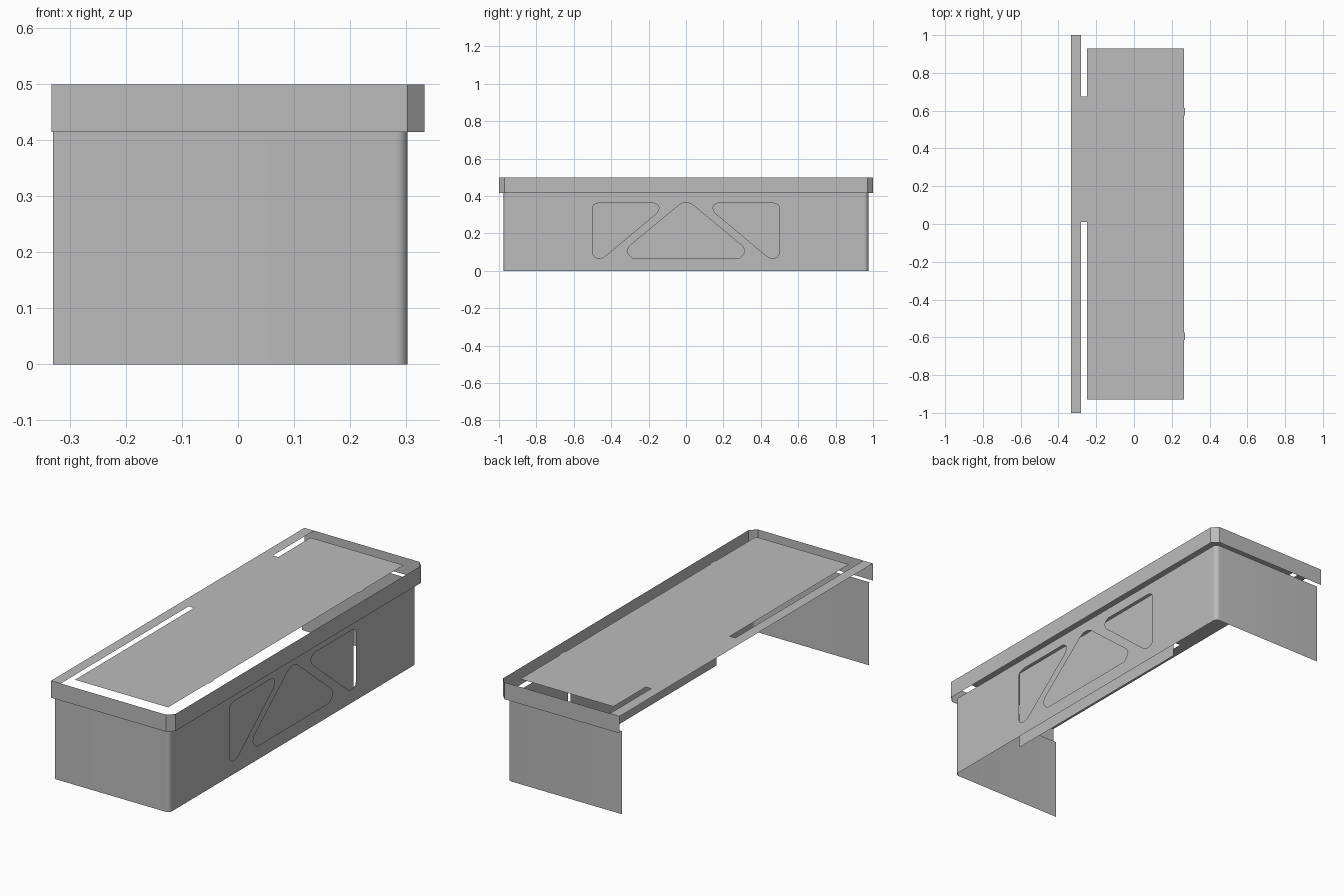
import bpy, bmesh, math

cube = bpy.data.objects.get("Cube")
if cube:
    bpy.data.objects.remove(cube)

grey = bpy.data.materials.new("plain grey")
grey.use_nodes = True
GREY = (0.5, 0.5, 0.5, 1)
grey.diffuse_color = GREY
grey.node_tree.nodes["Principled BSDF"].inputs["Base Color"].default_value = GREY


def finish(name, bm):
    mesh = bpy.data.meshes.new(name)
    bm.to_mesh(mesh)
    bm.free()
    mesh.materials.append(grey)
    obj = bpy.data.objects.new(name, mesh)
    bpy.context.collection.objects.link(obj)
    return obj


def flat_sheet(name, loops, place, facing):
    """Fill an outline, leaving any further loops as holes."""
    bm = bmesh.new()
    for loop in loops:
        verts = [bm.verts.new(place(a, b)) for a, b in loop]
        for i, v in enumerate(verts):
            bm.edges.new((v, verts[i - 1]))
    bmesh.ops.triangle_fill(bm, use_beauty=True, edges=bm.edges[:], normal=facing)
    for f in bm.faces:
        f.normal_update()
        if f.normal.dot(facing_vector(facing)) < 0:
            f.normal_flip()
    return finish(name, bm)


def facing_vector(v):
    from mathutils import Vector
    return Vector(v)


def upright_sheet(name, path, z0, z1):
    """Raise an open path into a thin wall."""
    bm = bmesh.new()
    low = [bm.verts.new((x, y, z0)) for x, y in path]
    high = [bm.verts.new((x, y, z1)) for x, y in path]
    for i in range(len(path) - 1):
        bm.faces.new((low[i], low[i + 1], high[i + 1], high[i]))
    return finish(name, bm)


def rect(a0, b0, a1, b1):
    return [(a0, b0), (a1, b0), (a1, b1), (a0, b1)]


def mirror_y(loop):
    return [(-a, b) for a, b in reversed(loop)]


def on_side(x):
    return lambda y, z: (x, y, z)


# Rim band around three sides, with cut corners
upright_sheet("rim_band", [(-0.333, -1), (0.303, -1), (0.333, -0.97),
                           (0.333, 0.97), (0.303, 1), (-0.333, 1)], 0.415, 0.5)

# End walls, each turning round a small corner to meet the long wall
R, STEPS = 0.022, 6
WALL_X, WALL_Y, WALL_TOP = 0.303, 0.975, 0.415
for name, side in (("front_wall", -1), ("back_wall", 1)):
    path = [(-0.33, side * WALL_Y)]
    for i in range(STEPS + 1):
        t = math.pi / 2 * i / STEPS
        path.append((WALL_X - R + R * math.sin(t), side * (WALL_Y - R + R * math.cos(t))))
    if side > 0:
        path.reverse()
    wall = upright_sheet(name, path, 0, WALL_TOP)
    for p in wall.data.polygons:
        p.use_smooth = True

# Long wall with three rounded triangular openings
corner_hole = [(-0.5, 0.34), (-0.49, 0.355), (-0.465, 0.363), (-0.17, 0.363),
               (-0.15, 0.352), (-0.143, 0.335), (-0.155, 0.31), (-0.43, 0.08),
               (-0.45, 0.068), (-0.475, 0.068), (-0.493, 0.078), (-0.5, 0.095)]
half_peak = [(0.285, 0.068), (0.305, 0.085), (0.315, 0.105), (0.305, 0.13),
             (0.04, 0.35), (0.015, 0.363)]
flat_y = WALL_Y - R
flat_sheet("long_wall",
           [rect(-flat_y, 0, flat_y, WALL_TOP), corner_hole, mirror_y(corner_hole),
            half_peak + mirror_y(half_peak)],
           on_side(WALL_X), (1, 0, 0))

# Plain panel standing behind the openings
flat_sheet("inner_panel", [rect(-0.575, 0, 0.575, 0.41)], on_side(0.235), (1, 0, 0))

# Lid with an edge strip, two slots and two small tabs
lid = [(-0.333, -1), (-0.28, -1), (-0.28, 0.01), (-0.25, 0.01), (-0.25, -0.93), (0.265, -0.93)]
for y in (-0.595, 0.595):
    lid += [(0.265, y - 0.02), (0.27, y - 0.02), (0.27, y + 0.02), (0.265, y + 0.02)]
lid += [(0.265, 0.93), (-0.25, 0.93), (-0.25, 0.675), (-0.28, 0.675), (-0.28, 1), (-0.333, 1)]
flat_sheet("lid", [lid], lambda x, y: (x, y, 0.5), (0, 0, 1))
